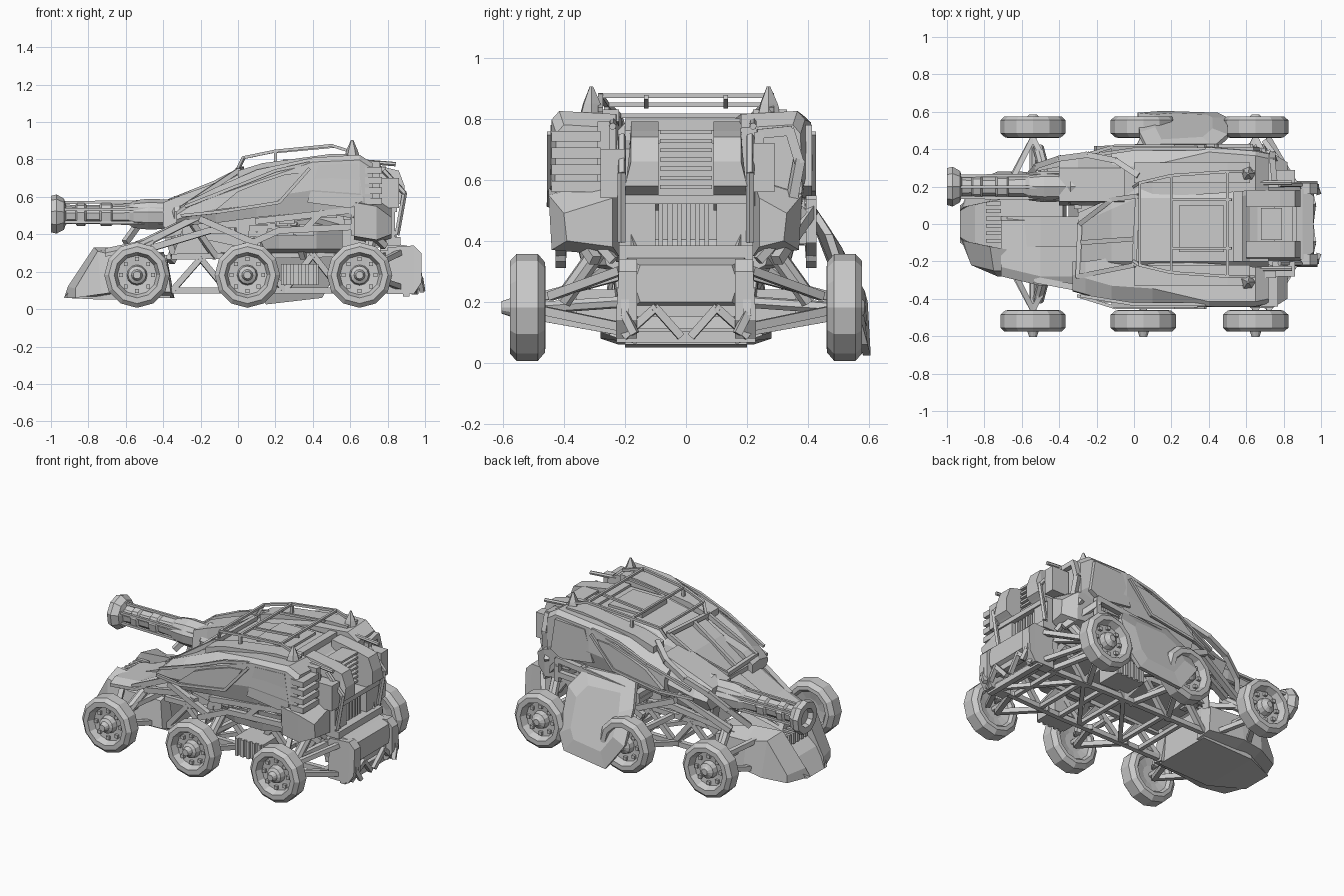
import bpy, bmesh, random
from math import cos, sin, pi
from mathutils import Vector as V, Matrix as M

random.seed(4)


def finish(name, bm):
    bmesh.ops.recalc_face_normals(bm, faces=bm.faces)
    me = bpy.data.meshes.new(name)
    bm.to_mesh(me)
    bm.free()
    ob = bpy.data.objects.new(name, me)
    bpy.context.collection.objects.link(ob)
    return ob


def flip(pts):
    return [(p[0], -p[1], p[2]) for p in pts]


def loft(name, rings, mir=False):
    """Skin a row of equal-length rings and cap both ends."""
    bm = bmesh.new()
    for rs in ([rings, [flip(r) for r in rings]] if mir else [rings]):
        vs = [[bm.verts.new(p) for p in r] for r in rs]
        n = len(vs[0])
        for a, b in zip(vs, vs[1:]):
            for i in range(n):
                bm.faces.new((a[i], a[(i + 1) % n], b[(i + 1) % n], b[i]))
        bm.faces.new(vs[0])
        bm.faces.new(vs[-1])
    return finish(name, bm)


def prism(name, prof, y0, y1, mir=False):
    return loft(name, [[(x, y, z) for x, z in prof] for y in (y0, y1)], mir)


def beam(name, paths, r, sides=4, mir=False):
    """Bars along each path of points."""
    bm = bmesh.new()
    for path in paths + ([flip(p) for p in paths] if mir else []):
        for p, q in zip(path, path[1:]):
            p, q = V(p), V(q)
            d = q - p
            mat = M.Translation((p + q) / 2) @ d.to_track_quat('Z', 'Y').to_matrix().to_4x4()
            mat = mat @ M.Rotation(pi / 4, 4, 'Z')
            bmesh.ops.create_cone(bm, cap_ends=True, segments=sides, radius1=r, radius2=r,
                                  depth=d.length + r * .6, matrix=mat)
    return finish(name, bm)


def boxes(name, items, mir=False):
    """Boxes given as (x0, x1, y0, y1, z0, z1)."""
    bm = bmesh.new()
    for x0, x1, y0, y1, z0, z1 in items + ([(a, b, -d, -c, e, f) for a, b, c, d, e, f in items] if mir else []):
        mat = M.Translation(((x0 + x1) / 2, (y0 + y1) / 2, (z0 + z1) / 2)) @ M.Diagonal((x1 - x0, y1 - y0, z1 - z0, 1))
        bmesh.ops.create_cube(bm, size=1, matrix=mat)
    return finish(name, bm)


def lathe(name, prof, origin, axis, n=12):
    """Turn (offset, radius) pairs around an axis."""
    o, a = V(origin), V(axis)
    u = V((0, 0, 1))
    w = a.cross(u)
    return loft(name, [[o + a * t + (u * cos(2 * pi * i / n) + w * sin(2 * pi * i / n)) * r for i in range(n)]
                       for t, r in prof])


# Wheels with suspension
for x in (-.54, .05, .65):
    for s in (-1, 1):
        lathe("wheel", [(-.03, .06), (-.04, .11), (-.06, .125), (-.058, .148), (-.035, .175), (.035, .175), (.056, .152),
                        (.056, .122), (.015, .105), (.01, .055), (.045, .048), (.055, .03), (.085 if s < 0 else .065, .02)],
              (x, s * .52, .182), (0, s, 0), 12)
        beam("wheel_bolts", [[(x + .085 * cos(k * pi / 4), s * .52, .182 + .085 * sin(k * pi / 4)),
                              (x + .085 * cos(k * pi / 4), s * .545, .182 + .085 * sin(k * pi / 4))] for k in range(8)], .015)
    beam("suspension_arm", [[(x - .15, .18, .1), (x, .46, .15), (x + .13, .18, .1)],
                            [(x - .13, .2, .29), (x, .46, .22), (x + .13, .2, .29)]], .021, mir=True)
    beam("axle", [[(x, .2, .2), (x, .49, .18)]], .02, 6, True)
    beam("shock_absorber", [[(x + .03, .4, .21), (x + .07, .25, .33 if x < 0 else .42)]], .03, 8, mir=True)

# Wedge nose: sloping centre, cheeks and bonnet
loft("nose_centre", [[(-.93, -.1, .06), (-.93, .1, .06), (-.85, .16, .17), (-.85, -.16, .17)],
                     [(-.72, -.2, .05), (-.72, .2, .05), (-.72, .2, .25), (-.72, -.2, .25)],
                     [(-.36, -.2, .06), (-.36, .2, .06), (-.38, .2, .29), (-.38, -.2, .29)]])
loft("nose_cheek", [[(-.93, .07, .06), (-.87, .22, .06), (-.87, .22, .11), (-.91, .09, .12)],
                    [(-.76, .12, .06), (-.73, .28, .08), (-.75, .25, .31), (-.77, .12, .33)],
                    [(-.6, .16, .06), (-.6, .28, .1), (-.6, .25, .27), (-.6, .15, .33)],
                    [(-.34, .16, .06), (-.36, .25, .09), (-.38, .24, .26), (-.38, .16, .28)]], True)
boxes("nose_grille", [(-.79, -.71, -.1 + k * .04, -.08 + k * .04, .22, .29) for k in range(6)])
loft("bonnet", [[(x, -w, z - .04), (x, .04, z - .04), (x, .02, z), (x, -w + .05, z + .005), (x, -w, z - .02)]
                for x, z, w in ((-.71, .32, .28), (-.5, .365, .33), (-.28, .48, .33), (-.2, .5, .3))])
prism("bonnet_ridge", [(-.68, .31), (-.5, .38), (-.26, .5), (-.3, .4)], -.12, .04)


# Side pods, sharp-cornered towards the rear
def pod_ring(x, zb, zt, yo, yi, s):
    m = zb + (zt - zb) * .4
    c = .09 if x < .3 else .03
    return [(x, s * y, z) for y, z in ((yi, zb), (yo - .03, zb), (yo, m), (yo - .005, zt - (zt - zb) * c * 2.7),
                                       (yo - c, zt), (yi, zt - .01))]


P = [(-.33, .45, .52, .36, .2), (-.26, .45, .58, .38, .2), (-.12, .46, .65, .42, .18), (.1, .49, .745, .435, .2),
     (.4, .52, .81, .445, .21), (.65, .48, .825, .445, .23), (.72, .42, .78, .43, .23)]
loft("cab_pod", [pod_ring(*p, -1) for p in P])
loft("gun_pod", [pod_ring(x, b, t, o - .03 - (.02 if x > .5 else 0), i - .05, 1) for x, b, t, o, i in P[2:]])
for s in (-1, 1):
    o = s * (.447 if s < 0 else .417)
    prism("side_panel", [(-.12, .53), (.0, .63), (.1, .67), (.25, .72), (.34, .73), (.27, .62), (.2, .57)], o, o - s * .04)
    prism("rear_side_panel", [(.37, .57), (.43, .77), (.64, .78), (.67, .58), (.6, .54)], o - s * .004, o - s * .04)
    beam("panel_trim", [[(-.3, o * .86, .5), (-.1, o, .52), (.22, o, .57), (.38, o, .75)],
                        [(-.28, o * .86, .55), (0, o * .96, .66), (.2, o * .96, .74), (.38, o * .96, .78)]], .012)

# Centre cabin and windscreen
loft("cabin", [[(x, -.23, b), (x, w, b), (x, w, t - .03), (x, w - .06, t), (x, -.2, t), (x, -.23, t - .03)]
               for x, b, t, w in ((-.3, .4, .5, .06), (-.12, .36, .65, .14), (.02, .33, .73, .2),
                                  (.3, .33, .785, .2), (.55, .33, .785, .2), (.62, .33, .73, .22), (.72, .36, .7, .22))])
beam("windscreen_frame", [[(-.3, -.28, .54), (-.29, 0, .52), (-.12, .13, .66), (.02, .15, .75), (.0, -.22, .74), (-.3, -.28, .54)],
                          [(-.29, -.1, .52), (0, -.08, .74)]], .018)
boxes("roof_hatch", [(.24, .48, -.15, .1, .77, .8), (.53, .58, -.2, .18, .74, .8)])
loft("cheek_roof_plate", [[(.0, y, .74), (.13, y, .78), (.5, y, .83), (.62, y, .83), (.62, y, .79), (.0, y, .7)]
                          for y in (.22, .33)], True)

# Cannon
lathe("cannon", [(.03, .05), (0, .06), (.0, .1), (.03, .108), (.07, .085), (.08, .055), (.13, .05), (.14, .065),
                 (.18, .065), (.19, .052), (.26, .052), (.27, .066), (.32, .066), (.33, .055), (.42, .06), (.44, .075),
                 (.52, .085), (.64, .08), (.66, .1), (1.0, .11)], (-1, .2, .505), (1, 0, 0), 9)
beam("cannon_rods", [[(-.93, .2 + .065 * cos(a), .505 + .065 * sin(a)), (-.4, .2 + .07 * cos(a), .505 + .07 * sin(a))]
                     for a in (.5, 1.6, 2.7, 3.8, 5.6)], .011)
loft("cannon_housing", [[(x, .1, b), (x, .32, b), (x, .36, (b + t) / 2), (x, .3, t), (x, .12, t)]
                        for x, b, t in ((-.4, .44, .57), (-.3, .41, .61), (-.05, .42, .7))])
beam("cannon_guard", [[(-.6, .22, .36), (-.52, .31, .47), (-.4, .35, .56), (-.25, .37, .62), (-.1, .34, .68), (.02, .26, .74)]], .022)
beam("cannon_mount", [[(-.38, .24, .44), (-.33, .2, .28)], [(-.28, .3, .42), (-.36, .22, .26)], [(-.3, .1, .42), (-.3, .1, .28)]], .028)

# Side frames
beam("side_frame", [[(-.52, .3, .34), (-.2, .36, .5)], [(-.45, .28, .33), (-.15, .36, .42), (-.02, .4, .42)],
                    [(-.2, .4, .48), (.1, .41, .35)], [(.02, .41, .33), (.22, .41, .42), (.62, .41, .44)],
                    [(.1, .41, .47), (.62, .41, .53), (.62, .41, .4)], [(.36, .41, .43), (.45, .41, .52)],
                    [(.62, .41, .5), (.78, .3, .34)]], .024, mir=True)
beam("floor_frame", [[(-.35, .2, .1), (.4, .2, .1), (.92, .18, .1)], [(-.35, .22, .28), (.9, .2, .3)],
                     [(-.35, .2, .1), (-.2, .22, .27), (-.06, .2, .1), (.1, .22, .28), (.25, .2, .1),
                      (.4, .22, .29), (.55, .2, .1), (.7, .2, .3), (.85, .18, .1)],
                     [(-.12, .22, .28), (-.24, .28, .45)], [(.35, .22, .28), (.3, .34, .45)]], .022, mir=True)
beam("floor_crossbars", [[(x, -.2, .1), (x, .2, .1)] for x in (-.2, -.06, .25, .4, .55, .75, .9)]
     + [[(-.06, -.2, .1), (.25, .2, .1)], [(.25, -.2, .1), (.55, .2, .1)], [(.55, .2, .1), (.9, -.2, .1)]], .018)
prism("underbody", [(-.35, .28), (-.3, .42), (.1, .42), (.7, .45), (.8, .36), (.72, .31), (.1, .3)], -.21, .21)
loft("side_tank", [[(x, .22, .3), (x, y, .32), (x, y + .03, z), (x, .22, z + .03)]
                   for x, y, z in ((.1, .3, .38), (.22, .34, .43), (.42, .34, .46), (.56, .26, .42))], True)
boxes("side_battery", [(.23, .43, .2, .36, .13, .24)] + [(.24 + k * .04, .26 + k * .04, .36, .375, .13, .24) for k in range(5)], True)
clutter = []
for k in range(22):
    cx, cz = random.uniform(.05, .6), random.uniform(.38, .5)
    clutter.append((cx, cx + random.uniform(.03, .1), .26, random.uniform(.36, .4), cz, cz + random.uniform(.02, .05)))
boxes("side_machinery", clutter, True)

# Armour skirt on one side only, overlapping the middle wheel
skirt = [(.08, .39, .54), (.42, .41, .53), (.5, .48, .42), (.5, .57, .15), (.45, .595, .06), (.15, .605, .025),
         (.02, .595, .2), (.03, .49, .4)]
mid = V((.27, .535, .28))
inner = [(x, y - .025, z) for x, y, z in skirt]
raised = [V(p).lerp(mid, .35) + V((0, .012, .006)) for p in skirt]
loft("armour_skirt", [inner, skirt, raised])

# Roof rack and horns
beam("roof_rack", [[(0, .2, .75), (.03, .22, .81), (.2, .26, .845), (.5, .28, .875), (.64, .28, .83)],
                   [(.2, .26, .845), (.2, .26, .77)]], .011, mir=True)
beam("roof_rack_bars", [[(x, -y, z), (x, y, z)] for x, y, z in ((.03, .22, .81), (.2, .26, .845), (.5, .28, .875))]
     + [[(.2, -.13, .84), (.52, -.13, .87)], [(.2, .13, .84), (.52, .13, .87)]], .01)
for y in (-.31, .27):
    loft("roof_horn", [[(.61 + a * r, y + b * r, z) for a, b in ((1, 0), (.2, 1), (-1, .5), (-.6, -.9), (.5, -.8))]
                       for z, r in ((.8, .045), (.85, .03), (.905, .006))])
beam("roof_pipes", [[(.66, y, .79), (.84, y, .775)] for y in (-.24, .22)], .012, 6)

# Rear engine bay with a recessed louvre stack between two towers
loft("exhaust_tower", [[(x, .09, b), (x, .2, b), (x, .18, t), (x, .09, t)]
                       for x, b, t in ((.6, .5, .79), (.78, .5, .76), (.86, .56, .74), (.89, .58, .66))], True)
boxes("engine_louvres", [(.68, .79, -.085, .085, .57 + k * .03, .583 + k * .03) for k in range(7)])
boxes("engine_block", [(.66, .75, -.1, .1, .35, .72), (.72, .84, -.22, -.1, .36, .55), (.72, .84, .1, .22, .36, .55),
                       (.72, .85, -.22, .22, .52, .55), (.72, .87, -.22, .22, .34, .385)])
boxes("rear_grille", [(.75, .82, -.09 + k * .03, -.075 + k * .03, .38, .52) for k in range(6)])
for s, k in ((-1, .02), (1, -.05)):
    loft("rear_quarter", [[(x, s * i, b), (x, s * (o + k), b + .02), (x, s * (o + k + .01), t - .05), (x, s * i, t)]
                          for x, o, i, b, t in ((.62, .42, .2, .37, .62), (.74, .42, .22, .35, .6), (.82, .37, .24, .38, .54))])
boxes("pod_rear_louvres", [(.68, .77, -.44, -.28, .56 + k * .055, .595 + k * .055) for k in range(4)]
      + [(.7, .76, -.29, -.25, .55, .79)])
boxes("rear_side_canister", [(.74, .86, .22, .29, .56, .72), (.74, .86, -.28, -.2, .54, .7)])
beam("rear_pod_frame", [[(.75, .24, .52), (.75, .24, .75), (.74, .34, .76), (.74, .37, .66), (.75, .34, .5), (.75, .24, .52)]], .022)
beam("rear_cables", [[(.78, y, .74), (.89, y, .62), (.85, y, .4)] for y in (-.21, .21)], .014, 5)

# Rear bumper
loft("rear_box", [[(x, -w, b), (x, w, b), (x, w + .02, (b + t) / 2), (x, w, t), (x, -w, t), (x, -w - .02, (b + t) / 2)]
                  for x, w, b, t in ((.76, .2, .16, .36), (.9, .19, .17, .34), (.96, .15, .2, .32))])
loft("bumper_side", [[(x, .16, b), (x, .23, b), (x, .22, t), (x, .16, t)]
                     for x, b, t in ((.8, .08, .33), (.94, .08, .34), (.98, .14, .3))], True)
beam("rear_hooks", [[(.96, .2, .25), (.975, .2, .16), (.985, .17, .1)], [(.94, .2, .09), (.96, .1, .18), (.95, .02, .09)]], .018, mir=True)
beam("bumper_bar", [[(.9, -.22, .085), (.9, .22, .085)], [(.92, -.2, .17), (.92, .2, .17)]], .025)
beam("rear_stays", [[(.86, .22, .12), (.72, .46, .17)], [(.86, .22, .3), (.7, .44, .22)], [(.78, .24, .34), (.72, .38, .5)],
                    [(.84, .16, .34), (.8, .2, .5)]], .02, mir=True)
